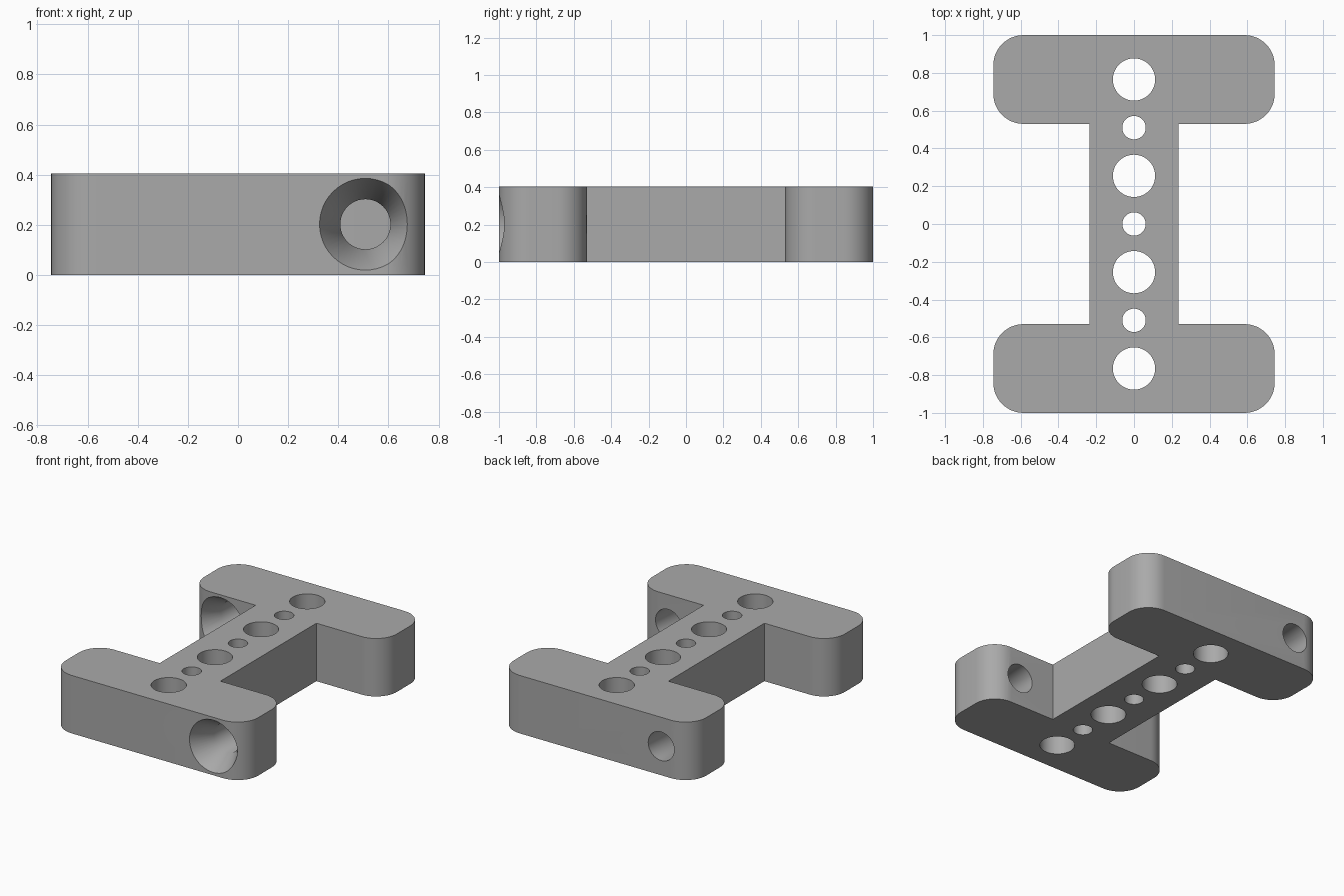
import bpy
import bmesh
from math import cos, sin, pi, radians
from mathutils import Matrix

cube = bpy.data.objects.get("Cube")
if cube:
    bpy.data.objects.remove(cube, do_unlink=True)

HALF_W, WEB, INNER, HEIGHT, CORNER = 0.745, 0.235, 0.53, 0.405, 0.16

gray = bpy.data.materials.new("plain gray")
gray.use_nodes = True
color = (0.4, 0.4, 0.4, 1)
gray.diffuse_color = color
gray.node_tree.nodes["Principled BSDF"].inputs["Base Color"].default_value = color


def add_object(name, bm):
    bmesh.ops.recalc_face_normals(bm, faces=bm.faces)
    mesh = bpy.data.meshes.new(name)
    bm.to_mesh(mesh)
    bm.free()
    mesh.materials.append(gray)
    obj = bpy.data.objects.new(name, mesh)
    bpy.context.collection.objects.link(obj)
    return obj


def arc(cx, cy, start, steps=12):
    """Quarter-circle corner, running counterclockwise."""
    angles = [start + pi / 2 * i / steps for i in range(steps + 1)]
    return [(cx + CORNER * cos(a), cy + CORNER * sin(a)) for a in angles]


def lathe(name, rings, matrix, sides=48):
    """Closed solid of revolution from (radius, height) rings."""
    bm = bmesh.new()
    loops = [[bm.verts.new((r * cos(2 * pi * i / sides), r * sin(2 * pi * i / sides), h))
              for i in range(sides)] for r, h in rings]
    for a, b in zip(loops, loops[1:]):
        for i in range(sides):
            j = (i + 1) % sides
            bm.faces.new((a[i], a[j], b[j], b[i]))
    bm.faces.new(loops[0])
    bm.faces.new(loops[-1])
    bm.transform(matrix)
    return add_object(name, bm)


# I-shaped body: one quarter of the outline, reflected to the others
quarter = [(WEB, INNER)]
quarter += arc(HALF_W - CORNER, INNER + CORNER, -pi / 2)
quarter += arc(HALF_W - CORNER, 1 - CORNER, 0)
half = quarter + [(-x, y) for x, y in reversed(quarter)]
outline = half + [(-x, -y) for x, y in half]
bm = bmesh.new()
base = bm.faces.new([bm.verts.new((x, y, 0)) for x, y in outline])
top = bmesh.ops.extrude_face_region(bm, geom=[base])["geom"]
bmesh.ops.translate(bm, vec=(0, 0, HEIGHT),
                    verts=[g for g in top if isinstance(g, bmesh.types.BMVert)])
body = add_object("bracket_body", bm)

# Row of alternating large and small vertical holes
cutters = []
for i in range(7):
    radius = 0.112 if i % 2 == 0 else 0.062
    place = Matrix.Translation((0, (i - 3) * 0.255, 0))
    cutters.append(lathe("vertical_hole", [(radius, -0.1), (radius, HEIGHT + 0.1)], place))

# Countersunk screw holes through opposite ends of the two bars
screw_rings = [(0.194, -0.02), (0.1, 0.15), (0.1, 0.6)]
for x, y in ((0.508, -1), (-0.508, INNER)):
    place = Matrix.Translation((x, y, HEIGHT / 2)) @ Matrix.Rotation(radians(-90), 4, "X")
    cutters.append(lathe("screw_hole", screw_rings, place))

bpy.ops.object.select_all(action="DESELECT")
body.select_set(True)
bpy.context.view_layer.objects.active = body
for cutter in cutters:
    mod = body.modifiers.new("hole", "BOOLEAN")
    mod.operation = "DIFFERENCE"
    mod.solver = "EXACT"
    mod.object = cutter
    bpy.ops.object.modifier_apply(modifier=mod.name)
    bpy.data.objects.remove(cutter, do_unlink=True)

bpy.ops.object.shade_smooth_by_angle(angle=radians(30))
